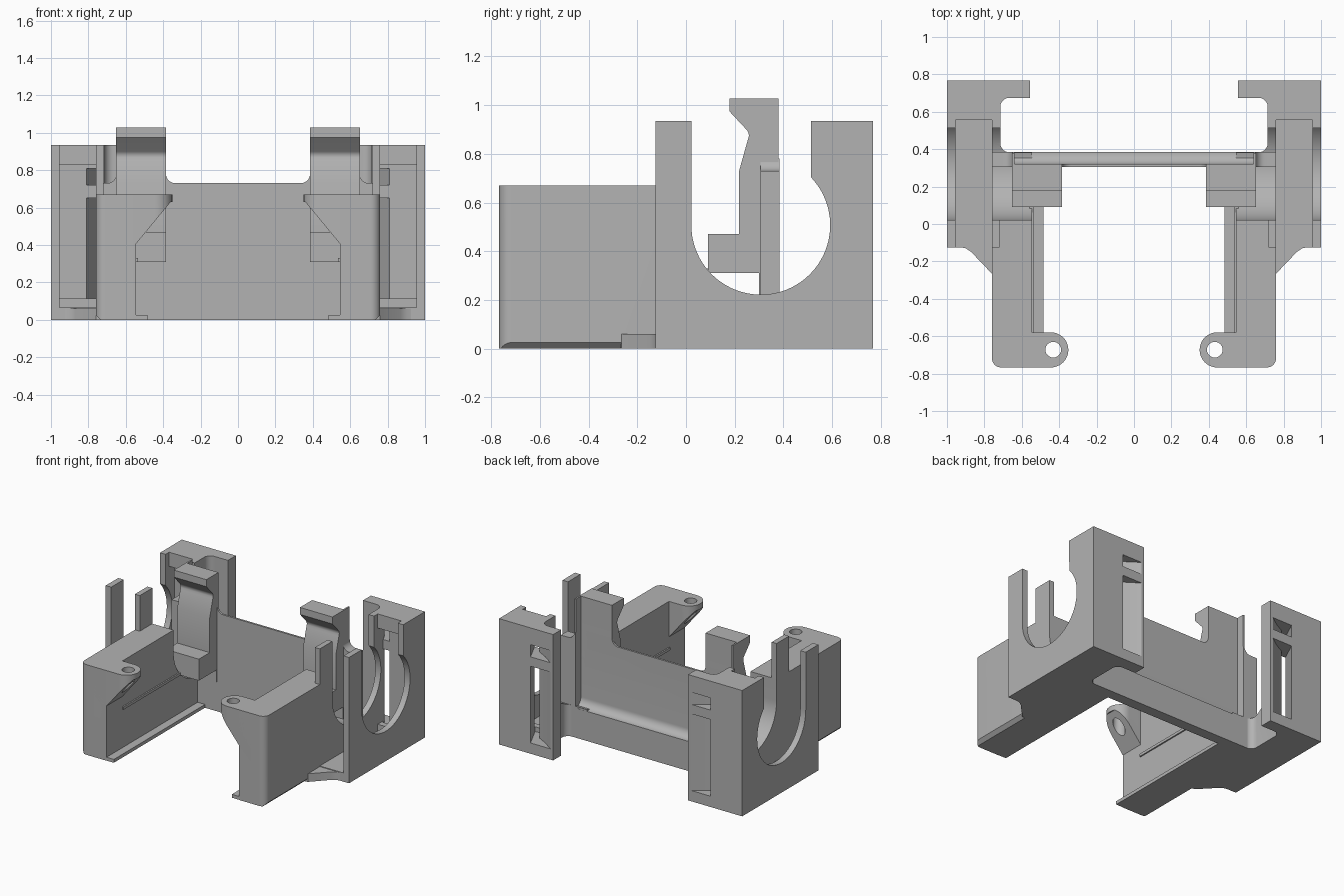
import bpy, bmesh, math
from mathutils import Vector

cube = bpy.data.objects.get("Cube")
if cube:
    bpy.data.objects.remove(cube, do_unlink=True)

grey = bpy.data.materials.new("plain_grey")
grey.use_nodes = True
grey.diffuse_color = (0.45, 0.45, 0.45, 1)
grey.node_tree.nodes["Principled BSDF"].inputs["Base Color"].default_value = (0.45, 0.45, 0.45, 1)


def arc(cx, cy, r, start, end, n=10):
    """Points on a circle between two angles in degrees."""
    angles = [math.radians(start + (end - start) * i / n) for i in range(n + 1)]
    return [(cx + r * math.cos(a), cy + r * math.sin(a)) for a in angles]


def prism(name, axis, pts, lo, hi):
    """Extrude a profile; pts are (y,z), (x,z) or (x,y) for axis x, y or z."""
    place = {"x": lambda a, b, t: (t, a, b),
             "y": lambda a, b, t: (a, t, b),
             "z": lambda a, b, t: (a, b, t)}[axis]
    bm = bmesh.new()
    face = bm.faces.new([bm.verts.new(place(a, b, lo)) for a, b in pts])
    out = bmesh.ops.extrude_face_region(bm, geom=[face])
    moved = [v for v in out["geom"] if isinstance(v, bmesh.types.BMVert)]
    bmesh.ops.translate(bm, verts=moved, vec=Vector(place(0, 0, hi - lo)))
    bmesh.ops.recalc_face_normals(bm, faces=bm.faces)
    mesh = bpy.data.meshes.new(name)
    bm.to_mesh(mesh)
    bm.free()
    ob = bpy.data.objects.new(name, mesh)
    bpy.context.collection.objects.link(ob)
    mesh.materials.append(grey)
    return ob


def box(name, x0, x1, y0, y1, z0, z1):
    return prism(name, "z", [(x0, y0), (x1, y0), (x1, y1), (x0, y1)], z0, z1)


def select(ob):
    bpy.ops.object.select_all(action="DESELECT")
    ob.select_set(True)
    bpy.context.view_layer.objects.active = ob


def cut(ob, cutter, keep=False):
    select(ob)
    mod = ob.modifiers.new("cut", "BOOLEAN")
    mod.operation, mod.solver, mod.object = "DIFFERENCE", "EXACT", cutter
    bpy.ops.object.modifier_apply(modifier=mod.name)
    if not keep:
        bpy.data.objects.remove(cutter, do_unlink=True)


def finish(ob, mirrored=True):
    select(ob)
    if mirrored:
        mod = ob.modifiers.new("mirror", "MIRROR")
        mod.use_mirror_merge = False
        bpy.ops.object.modifier_apply(modifier=mod.name)
    bpy.ops.object.shade_smooth_by_angle(angle=math.radians(30))


# Shared cutters: the round cradle across the sides, and the rear pocket
cradle = prism("cradle_cutter", "x",
               [(0.51, 1.3), (0.022, 1.3)] + arc(0.307, 0.507, 0.285, 180, 403.5, 48),
               0.4, 1.2)
pocket = prism("pocket_cutter", "x",
               [(0.5, 1.3), (0.32, 1.3)] + arc(0.38, 0.28, 0.06, 180, 270) + [(0.5, 0.22)],
               -0.64, 0.64)

# Side arms with rounded front corner and chamfered lower edge
arm = prism("side_arm", "z",
            [(0.545, 0.383), (0.545, -0.767)] + arc(0.71, -0.717, 0.05, -90, 0)
            + [(0.76, 0.383)], 0, 0.67)
cut(arm, cradle, True)
cut(arm, prism("edge_cutter", "y", [(0.725, -0.01), (0.78, -0.01), (0.78, 0.045)], -0.9, -0.2))
finish(arm)

# Bottom lip and guide ridge along the inside of each arm
finish(box("bottom_lip", 0.485, 0.56, -0.765, 0.31, 0, 0.025))
finish(box("guide_ridge", 0.535, 0.56, -0.58, 0.1, 0.31, 0.33))

# Screw boss on a sloping bracket
boss = prism("screw_boss", "z",
             [(0.65, -0.579), (0.65, -0.767)][::1]
             + arc(0.445, -0.673, 0.094, 270, 90, 24), 0.3, 0.67)
cut(boss, prism("slope_cutter", "y",
                [(0.2, 0.2), (0.55, 0.2), (0.55, 0.4), (0.36, 0.63), (0.2, 0.63)], -1, 0))
cut(boss, prism("screw_cutter", "z", arc(0.432, -0.672, 0.042, 0, 345, 23), 0, 1))
finish(boss)

# Outer wings with hooked rear tongue
wing = prism("outer_wing", "z",
             [(0.72, -0.125), (1, -0.125), (1, 0.768), (0.555, 0.768), (0.555, 0.675)]
             + arc(0.665, 0.625, 0.05, 90, 0) + arc(0.665, 0.433, 0.05, 0, -90)
             + [(0.66, 0.31), (0.72, 0.31)], 0, 0.935)
cut(wing, cradle, True)
cut(wing, box("slot_cutter", 0.76, 0.955, -0.3, 0.555, 0.065, 1.2))
cut(wing, box("deep_slot_cutter", 0.76, 0.955, 0.3, 0.62, 0.115, 0.83))
# Slanted openings from the back into the slot
for low, high in ((0.08, 0.65), (0.72, 0.81)):
    cut(wing, prism("opening_cutter", "z",
                    [(0.56, 0.78), (0.735, 0.78), (0.82, 0.6), (0.77, 0.6),
                     (0.735, 0.67), (0.66, 0.71)], low, high))
finish(wing)

# Floor gusset between arm and wing
finish(prism("floor_gusset", "z",
             [(0.73, -0.1), (0.73, -0.27), (0.76, -0.265), (0.87, -0.15),
              (0.9, -0.13), (0.94, -0.122), (0.94, -0.1)], 0, 0.06))

# Rear wall with filleted top, thinned by the pocket
half = ([(0, 0.73)] + arc(0.335, 0.78, 0.05, -90, 0, 8)
        + arc(0.7, 0.78, 0.05, 180, 270, 8) + [(0.76, 0.73), (0.76, 0)])
wall = prism("rear_wall", "y", half + [(-x, z) for x, z in reversed(half[1:])], 0.305, 0.384)
cut(wall, pocket, True)
finish(wall, False)

# Spring clips with a stop block and hooked head
clip = prism("spring_clip", "x",
             [(0.38, 0.22), (0.3, 0.22), (0.3, 0.31), (0.09, 0.31), (0.09, 0.47), (0.218, 0.47),
              (0.218, 0.73), (0.253, 0.855)] + arc(0.222, 0.875, 0.036, -10, 45, 6)
             + [(0.178, 0.975), (0.178, 1.027), (0.38, 1.027)], 0.385, 0.652)
cut(clip, pocket, True)
finish(clip)

for helper in (cradle, pocket):
    bpy.data.objects.remove(helper, do_unlink=True)
